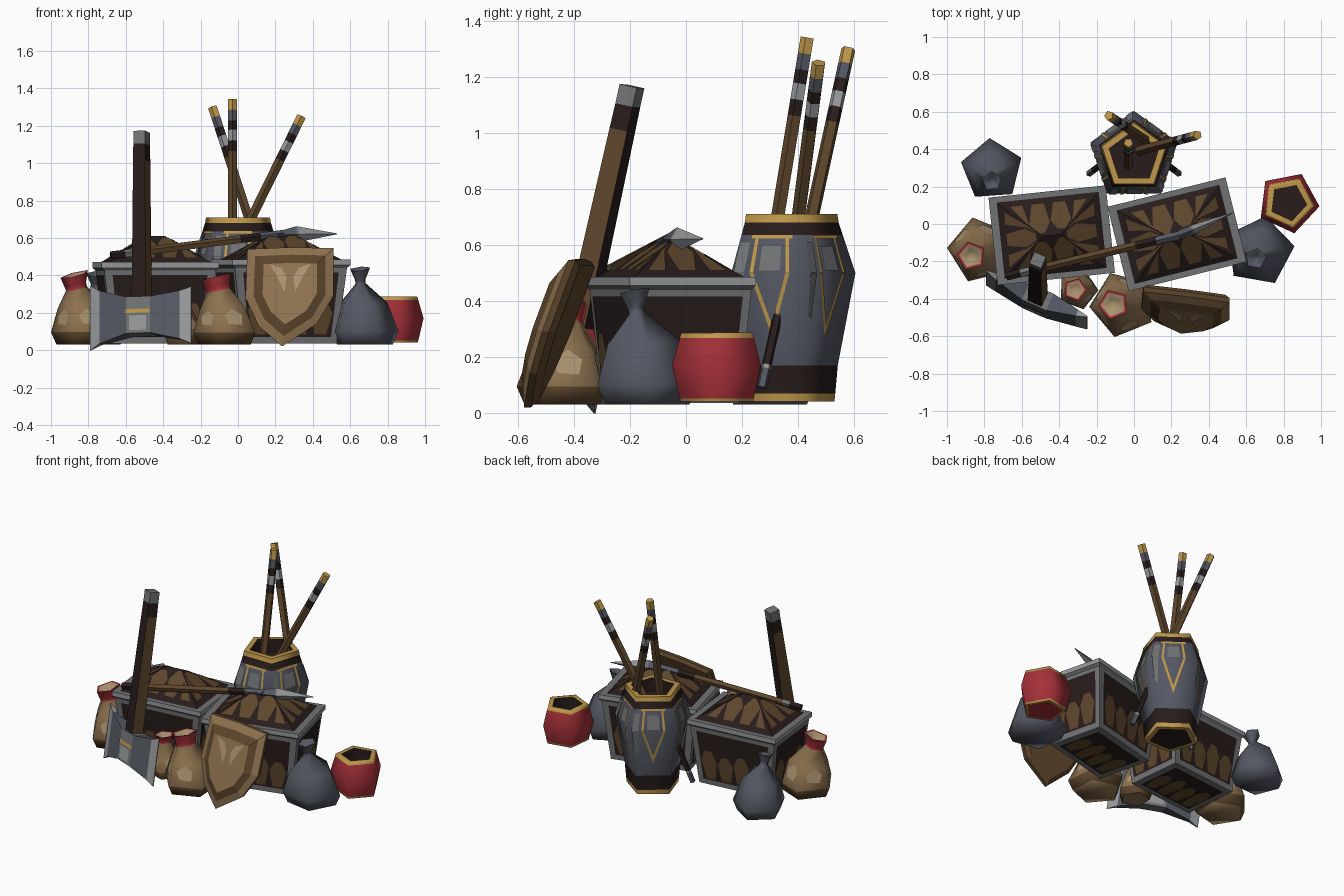
import bpy, bmesh
from math import sin, cos, pi, radians
from mathutils import Vector as V, Matrix

if "Cube" in bpy.data.objects:
    bpy.data.objects.remove(bpy.data.objects["Cube"])


# Materials, from sRGB hex to linear
def material(name, hexa):
    rgb = [(int(hexa[i:i + 2], 16) / 255) ** 2.2 for i in (0, 2, 4)]
    m = bpy.data.materials.new(name)
    m.use_nodes = True
    m.diffuse_color = (*rgb, 1)
    m.node_tree.nodes["Principled BSDF"].inputs["Base Color"].default_value = (*rgb, 1)
    return m


palette = {"dark": "2c2221", "brown": "5d472f", "tan": "8c7150", "pale": "a8906e", "slate": "555863",
           "grey": "717274", "light": "949698", "gold": "bd964c", "red": "a3343b"}
names = list(palette)
mats = [material(n, h) for n, h in palette.items()]


def finish(name, bm):
    mesh = bpy.data.meshes.new(name)
    bm.to_mesh(mesh)
    bm.free()
    for m in mats:
        mesh.materials.append(m)
    ob = bpy.data.objects.new(name, mesh)
    bpy.context.collection.objects.link(ob)
    return ob


def loft(name, rings, bands, bottom=None, top=None, smooth=False):
    """Skin a list of rings; bands names the colour of each strip."""
    bm = bmesh.new()
    rows = [[bm.verts.new(p) for p in ring] for ring in rings]
    n = len(rows[0])
    for a, b, colour in zip(rows, rows[1:], bands):
        for i in range(n):
            j = (i + 1) % n
            bm.faces.new((a[i], a[j], b[j], b[i])).material_index = names.index(colour)
    for row, colour in ((rows[0], bottom), (rows[-1], top)):
        if colour:
            bm.faces.new(row).material_index = names.index(colour)
    bmesh.ops.remove_doubles(bm, verts=bm.verts, dist=0.0005)
    bmesh.ops.recalc_face_normals(bm, faces=bm.faces)
    ob = finish(name, bm)
    if smooth:
        ob.data.shade_smooth()
        ob.data.set_sharp_from_angle(angle=radians(74))
    return ob


def plate(name, quad, polys, colour, centre, lift=0.004):
    """Thin painted shapes laid on a quad, in its own 0..1 coordinates."""
    bl, br, tr, tl = quad
    nrm = (br - bl).cross(tl - bl).normalized()
    if nrm.dot((bl + tr) / 2 - centre) < 0:
        nrm = -nrm
    bm = bmesh.new()
    for poly in polys:
        pts = [bl.lerp(br, u).lerp(tl.lerp(tr, u), v) + nrm * lift for u, v in poly]
        f = bm.faces.new([bm.verts.new(p) for p in pts])
        f.material_index = names.index(colour)
        f.normal_update()
        if f.normal.dot(nrm) < 0:
            f.normal_flip()
    return finish(name, bm)


def polygon(centre, r, n=5, phase=90):
    a = [radians(phase) + 2 * pi * i / n for i in range(n)]
    return [V(centre) + V((r * cos(t), r * sin(t), 0)) for t in a]


def box(u0, v0, u1, v1):
    return [(u0, v0), (u1, v0), (u1, v1), (u0, v1)]


def blobs(n, v0, v1, taper=0):
    """Row of rounded strokes, kept parallel on a slope that tapers."""
    out = []
    for i in range(n):
        c, w, t = (i + 0.5) / n * 0.84 + 0.08, 0.4 / n, v1 - 0.07 * (i % 2)
        m = v0 + (t - v0) * 0.65
        shape = [(c - w * 0.6, v0), (c + w * 0.6, v0), (c + w, m), (c + w * 0.4, t),
                 (c - w * 0.4, t), (c - w, m)]
        out.append([(min(0.98, max(0.02, 0.5 + (u - 0.5) / (1 - v * taper))), v) for u, v in shape])
    return out


# Crates with a sloped bottom, metal frame and hipped lid
def crate(name, x, y, turn, length, width, height):
    rot = Matrix.Translation((x, y, 0)) @ Matrix.Rotation(radians(turn), 4, 'Z')

    def rect(s, z, ridge=None):
        a, b = (ridge, 0) if ridge else (length / 2 * s, width / 2 * s)
        return [rot @ V((i * a, j * b, z)) for i, j in ((-1, -1), (1, -1), (1, 1), (-1, 1))]

    rings = [rect(0.8, 0.035), rect(0.95, height - 0.045), rect(1, height - 0.03), rect(1, height),
             rect(0.87, height), rect(0, height + 0.14, 0.05)]
    loft(name, rings, ["grey", "grey", "light", "grey", "dark"], bottom="grey")
    mid = rot @ V((0, 0, 0.25))
    for i in range(4):
        j = (i + 1) % 4
        n = 3 if i % 2 else 4
        side = (rings[0][i], rings[0][j], rings[1][j], rings[1][i])
        plate(name + "_panel", side, [box(0.07, 0.09, 0.93, 0.94)], "dark", mid, 0.003)
        plate(name + "_panel_grain", side, blobs(n, 0.12, 0.62), "brown", mid, 0.006)
        slope = (rings[4][i], rings[4][j], rings[5][j], rings[5][i])
        plate(name + "_lid_grain", slope, blobs(n, 0.16, 0.93, 0.95 if i % 2 else 0.82), "brown", mid)
    plate(name + "_base_panel", rings[0], [box(0.08, 0.1, 0.92, 0.9)], "dark", mid, 0.003)
    plate(name + "_base_grain", rings[0], blobs(4, 0.15, 0.7), "brown", mid, 0.006)


crate("right_crate", -0.44, -0.06, 6, 0.63, 0.47, 0.47)
crate("left_crate", 0.23, -0.055, 14, 0.65, 0.465, 0.485)

# Tall five-sided vase
profile = [(0.14, 0.04), (0.17, 0.04), (0.173, 0.07), (0.182, 0.17), (0.245, 0.5), (0.2, 0.635),
           (0.185, 0.68), (0.18, 0.71), (0.14, 0.71), (0.14, 0.62)]
rings = [polygon((0, 0.36, z), r) for r, z in profile]
loft("vase", rings, ["gold", "gold", "dark", "slate", "slate", "dark", "gold", "gold", "dark"],
     "dark", "dark", True)
mid = V((0, 0.36, 0.4))
for i in range(5):
    j = (i + 1) % 5
    low = (rings[3][i], rings[3][j], rings[4][j], rings[4][i])
    high = (rings[4][i], rings[4][j], rings[5][j], rings[5][i])
    chevron = [[(s(0.24), 1), (s(0.29), 1), (s(0.52), 0.4), (s(0.5), 0.3)]
               for s in (lambda u: u, lambda u: 1 - u)]
    plate("vase_chevron", low, chevron, "gold", mid)
    plate("vase_sheen", low, [[(0.04, 0.55), (0.12, 0.5), (0.17, 1), (0.04, 1)]], "grey", mid)
    plate("vase_trim", high, [box(0.18, 0.9, 0.82, 1), box(0.24, 0, 0.29, 0.9), box(0.71, 0, 0.76, 0.9)],
          "gold", mid)
    plate("vase_shoulder", high, [box(0.36, 0.05, 0.64, 0.7), box(0.03, 0, 0.17, 0.8)], "grey", mid)


# Poles with coloured bands
def pole(name, a, b, r, stops, bands, n=5):
    a, b = V(a), V(b)
    q = (b - a).to_track_quat('Z', 'Y')
    rings = [[a.lerp(b, t) + q @ p for p in polygon((0, 0, 0), r)] for t in stops]
    return loft(name, rings, bands, bands[0], bands[-1])


staff_bands = ["brown", "dark", "light", "dark", "slate", "gold"]
for base, tip in (((0.12, 0.41, 0.52), (-0.135, 0.58, 1.3)),
                  ((-0.03, 0.3, 0.52), (-0.03, 0.435, 1.34)),
                  ((0.0, 0.385, 0.56), (0.34, 0.475, 1.25))):
    pole("staff", base, tip, 0.026, [0, 0.66, 0.73, 0.8, 0.86, 0.93, 1], staff_bands)
for s in (-1, 1):
    pole("short_rod", (0.24 * s, 0.27, 0.09), (0.16 * s, 0.33, 0.36), 0.018,
         [0, 0.25, 0.3, 1], ["slate", "light", "dark"])

# Spear lying across the crates
pole("spear_shaft", (-0.68, -0.28, 0.505), (0.24, -0.06, 0.62), 0.023,
     [0, 0.08, 0.13, 0.75, 0.87, 1], ["dark", "grey", "brown", "dark", "slate"])
start, tip = V((0.21, -0.075, 0.618)), V((0.53, 0.06, 0.622))
side = (tip - start).cross(V((0, 0, 1))).normalized()
head = []
for t, h, w in ((0, 0.015, 0.02), (0.3, 0.042, 0.026), (0.34, 0.042, 0.026), (1, 0.002, 0.002)):
    c = start.lerp(tip, t)
    head.append([c + V((0, 0, h)), c + side * w, c - V((0, 0, h)), c - side * w])
loft("spear_head", head, ["slate", "grey", "light"], "slate", "light")

# Double axe standing on its head
origin = V((-0.515, -0.41, 0.18))
up = V((0, 0.215, 0.977))
across = V((0.914, -0.406, 0.03))
thick = up.cross(across).normalized()


def axe_point(u, w, v):
    return origin + across * u + thick * w + up * v


square = ((-1, -1), (1, -1), (1, 1), (-1, 1))
handle = loft("axe_handle", [[axe_point(i * r, j * r, v) for i, j in square]
                             for v, r in ((-0.08, 0.042), (0.85, 0.035), (0.94, 0.034), (1.01, 0.034))],
              ["brown", "dark", "grey"], "dark", "grey")
for p in handle.data.polygons:
    if p.material_index == names.index("brown") and abs(p.normal.y) > 0.7:
        p.material_index = names.index("dark")
sections = [(-0.3, 0.003, 0.178), (-0.24, 0.018, 0.145), (-0.07, 0.05, 0.1),
            (0.07, 0.05, 0.1), (0.23, 0.018, 0.132), (0.29, 0.003, 0.155)]
loft("axe_head", [[axe_point(u, i * w, j * h) for i, j in square] for u, w, h in sections],
     ["light", "slate", "grey", "slate", "light"], "light", "light")
for s in (-1, 1):
    quad = [axe_point(i * 0.07, s * 0.05, j * 0.1) for i, j in square]
    plate("axe_gold_band", quad, [box(0, 0.55, 1, 0.66)], "gold", origin)
    plate("axe_light_band", quad, [box(0.15, 0.08, 0.85, 0.48)], "light", origin)

# Leaning shield
outline = [(0.05, 0.54), (0.28, 0.55), (0.51, 0.545), (0.51, 0.29), (0.42, 0.14), (0.235, 0.02),
           (0.11, 0.13), (0.04, 0.28)]


def shield_ring(s, back=0):
    pts = []
    for x, z in outline:
        x, z = 0.28 + (x - 0.28) * s, 0.33 + (z - 0.33) * s
        bulge = 0.13 * (1 - max(s, 0.62))
        pts.append(V((x, -0.36 - 0.13 * (x - 0.05) + 0.37 * (z - 0.545) - bulge + back, z)))
    return pts


loft("shield", [shield_ring(0.9, 0.06), shield_ring(1, 0.025), shield_ring(1), shield_ring(0.82),
                shield_ring(0.62)], ["brown", "brown", "tan", "brown"], "brown", "tan")
field = [shield_ring(0.62)[k] for k in (7, 3, 2, 0)]
plate("shield_emblem", field, [[(0.12, 0.98), (0.34, 0.85), (0.44, 0.55), (0.4, 0.05), (0.28, 0.5)],
                               [(0.88, 0.98), (0.66, 0.85), (0.56, 0.55), (0.6, 0.05), (0.72, 0.5)]],
      "pale", V((0.28, 0, 0.33)))

# Red pot
profile = [(0.12, 0.04), (0.137, 0.04), (0.14, 0.052), (0.168, 0.17), (0.14, 0.268), (0.135, 0.285),
           (0.125, 0.287), (0.1, 0.285), (0.1, 0.2)]
loft("red_pot", [polygon((0.825, 0.115, z), r, 5, -7) for r, z in profile],
     ["gold", "gold", "red", "red", "gold", "gold", "gold", "dark"], "red", "dark", True)


# Tied sacks with a flared, tipped mouth
def sack(name, x, y, r, h, phase, neck, flare, lean, body, collar, inside):
    lean = V((lean[0], lean[1], 0))

    def ring(radius, z, k=0):
        pts = polygon(V((x, y, z)) + lean * k, radius, 5, phase)
        return [p - V((0, 0, lean.dot(p - V((x, y, z)) - lean * k) * 5 * k)) for p in pts]

    flare, low = r * flare, "brown" if body == "tan" else body
    rings = [ring(r * 0.84, 0.03), ring(r, 0.03 + h * 0.2), ring(r * 0.72, h * 0.7, 0.3),
             ring(r * neck, h, 0.8), ring(r * neck * 1.05, h + 0.02, 0.9), ring(flare, h + r * 0.42, 1),
             ring(flare * 0.82, h + r * 0.41, 1), ring(flare * 0.4, h + r * 0.2, 1)]
    loft(name, rings, [low, body, body, collar, collar, collar, inside], body, inside, True)
    if body == "tan":
        for i in range(5):
            j = (i + 1) % 5
            quad = (rings[1][i], rings[1][j], rings[2][j], rings[2][i])
            plate(name + "_highlight", quad, [[(0.3, 0.35), (0.7, 0.3), (0.8, 0.7), (0.5, 0.95), (0.2, 0.7)]],
                  "pale", V((x, y, h / 3)), 0.003)


sack("left_grey_sack", 0.67, -0.145, 0.19, 0.355, 80, 0.15, 0.3, (-0.02, -0.04), "slate", "slate", "slate")
sack("back_grey_sack", -0.76, 0.29, 0.17, 0.335, 94, 0.16, 0.32, (0.0, -0.06), "slate", "slate", "slate")
sack("right_tan_sack", -0.82, -0.14, 0.18, 0.33, 104, 0.33, 0.44, (-0.05, -0.03), "tan", "red", "pale")
sack("front_tan_sack", -0.06, -0.43, 0.18, 0.32, 40, 0.38, 0.46, (-0.05, 0), "tan", "red", "pale")
sack("small_tan_sack", -0.3, -0.35, 0.11, 0.25, 70, 0.45, 0.58, (-0.015, 0), "tan", "red", "pale")
